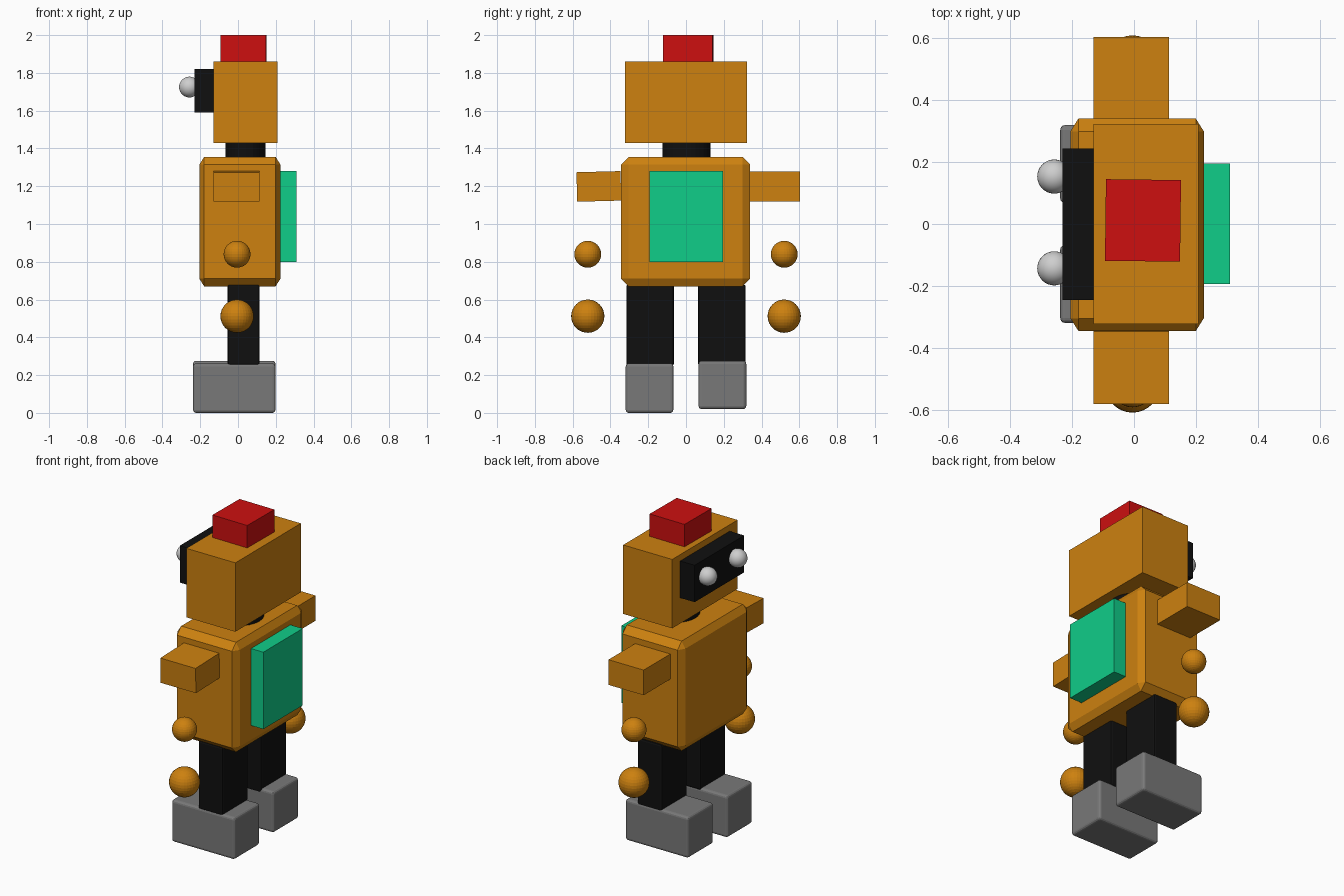
import bpy, bmesh, math

if "Cube" in bpy.data.objects:
    bpy.data.objects.remove(bpy.data.objects["Cube"])


def material(name, rgb):
    m = bpy.data.materials.new(name)
    m.diffuse_color = (*rgb, 1)
    m.use_nodes = True
    m.node_tree.nodes["Principled BSDF"].inputs["Base Color"].default_value = m.diffuse_color
    return m


ORANGE = material("orange", (0.61, 0.22, 0.005))
BLACK = material("black", (0.005, 0.005, 0.005))
GREY = material("grey", (0.19, 0.19, 0.19))
RED = material("red", (0.61, 0.005, 0.005))
GREEN = material("green", (0.005, 0.61, 0.25))
WHITE = material("light_grey", (0.62, 0.62, 0.62))


def add_mesh(name, bm, mat, loc=(0, 0, 0), rot=(0, 0, 0)):
    me = bpy.data.meshes.new(name)
    bm.to_mesh(me)
    bm.free()
    me.materials.append(mat)
    ob = bpy.data.objects.new(name, me)
    ob.location = loc
    ob.rotation_euler = [math.radians(a) for a in rot]
    bpy.context.collection.objects.link(ob)
    return ob


def box(name, mat, x, y, z, bevel=0, segments=1, proportional=False, rot=(0, 0, 0)):
    """Box given by its (min, max) ranges, with optionally chamfered edges."""
    size = [r[1] - r[0] for r in (x, y, z)]
    centre = [(r[0] + r[1]) / 2 for r in (x, y, z)]
    bm = bmesh.new()
    bmesh.ops.create_cube(bm, size=1)
    if not proportional:
        bmesh.ops.scale(bm, vec=size, verts=bm.verts)
    if bevel:
        bmesh.ops.bevel(bm, geom=bm.edges[:], offset=bevel, segments=segments,
                        profile=0.5, affect='EDGES')
    if proportional:
        bmesh.ops.scale(bm, vec=size, verts=bm.verts)
    return add_mesh(name, bm, mat, centre, rot)


def ball(name, mat, loc, radius, smooth=False):
    bm = bmesh.new()
    bmesh.ops.create_uvsphere(bm, u_segments=32, v_segments=16, radius=radius)
    for f in bm.faces:
        f.smooth = smooth
    return add_mesh(name, bm, mat, loc)


# Torso with chamfered edges, and the pack on its back
box("torso", ORANGE, (-0.205, 0.225), (-0.345, 0.34), (0.67, 1.355), 0.06, proportional=True)
box("backpack", GREEN, (0.2, 0.31), (-0.193, 0.195), (0.80, 1.28))

# Neck: oval cylinder
bm = bmesh.new()
bmesh.ops.create_cone(bm, cap_ends=True, segments=32, radius1=1, radius2=1, depth=0.14)
bmesh.ops.scale(bm, vec=(0.106, 0.127, 1), verts=bm.verts)
add_mesh("neck", bm, BLACK, (0.04, 0.002, 1.39))

# Head, hat and visor
box("head", ORANGE, (-0.13, 0.208), (-0.323, 0.322), (1.43, 1.86))
box("hat", RED, (-0.092, 0.15), (-0.12, 0.143), (1.84, 2.0), rot=(0, 0, -0.7))
box("visor", BLACK, (-0.23, -0.125), (-0.245, 0.243), (1.59, 1.82))

# Arms, the one on the -y side slightly tilted
box("arm_left", ORANGE, (-0.13, 0.113), (0.33, 0.603), (1.12, 1.277))
box("arm_right", ORANGE, (-0.13, 0.113), (-0.578, -0.345), (1.121, 1.277), rot=(1.5, 0, 0))

# Paired parts
for side, s in (("left", 1), ("right", -1)):
    ball("eye_" + side, WHITE, (-0.257, s * 0.148 + 0.005, 1.725), 0.055, smooth=True)
    ball("upper_hand_" + side, ORANGE, (-0.005, s * 0.52, 0.84), 0.071)
    ball("lower_hand_" + side, ORANGE, (-0.005, s * 0.52, 0.512), 0.088)
    leg_y = sorted((s * 0.064, s * 0.316))
    box("leg_" + side, BLACK, (-0.055, 0.115), leg_y, (0.25, 0.68), 0.012, 2)
    lift = 0.02 if s > 0 else 0
    box("foot_" + side, GREY, (-0.238, 0.198), sorted((s * 0.067, s * 0.319)),
        (lift, 0.262 + lift * 0.7), 0.016, 3)
